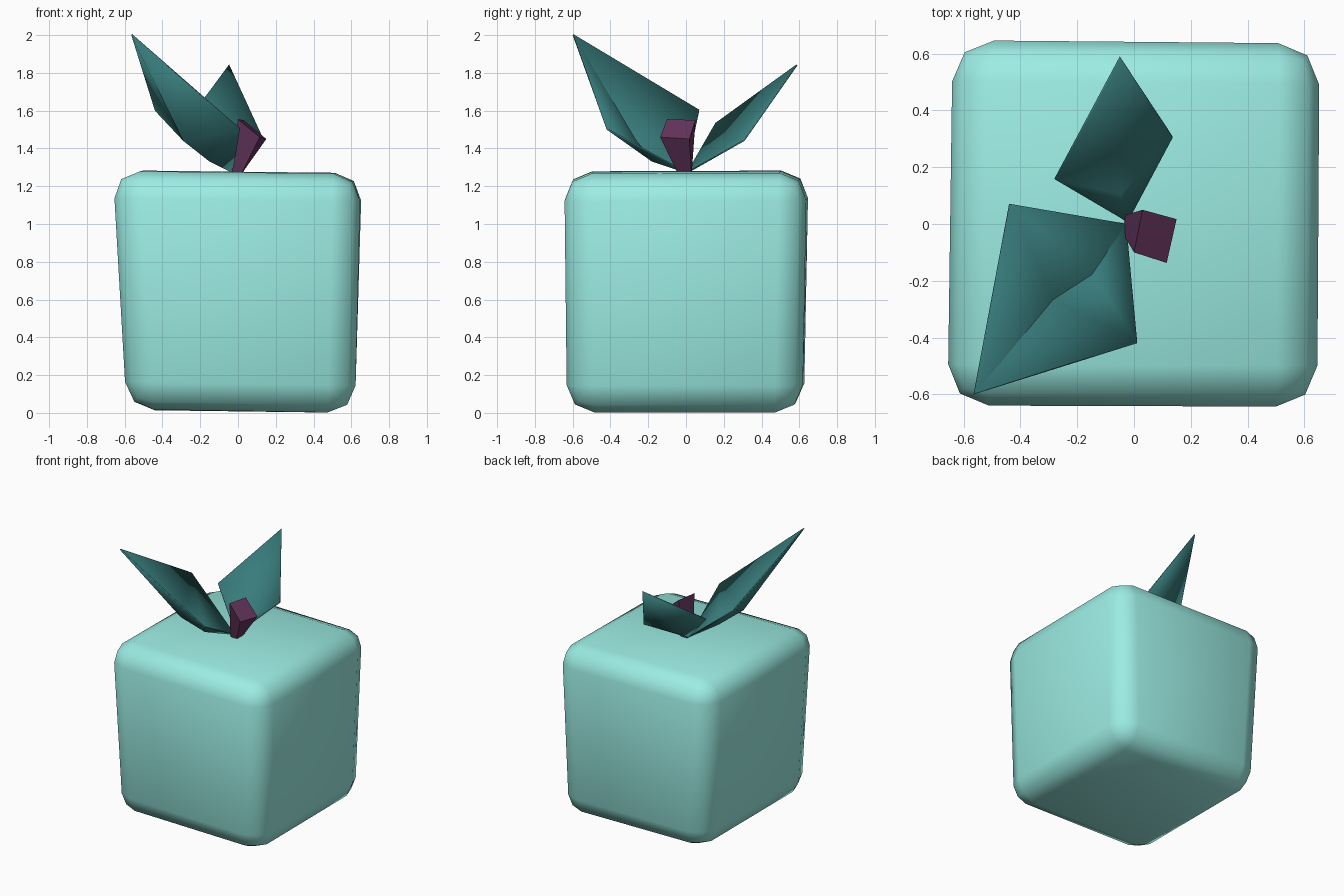
import bpy
from math import radians

if "Cube" in bpy.data.objects:
    bpy.data.objects.remove(bpy.data.objects["Cube"])


def material(name, rgb):
    mat = bpy.data.materials.new(name)
    mat.diffuse_color = (*rgb, 1)
    mat.use_nodes = True
    mat.node_tree.nodes["Principled BSDF"].inputs["Base Color"].default_value = mat.diffuse_color
    return mat


def mesh_object(name, verts, faces, mat):
    mesh = bpy.data.meshes.new(name)
    mesh.from_pydata(verts, [], faces)
    mesh.materials.append(mat)
    obj = bpy.data.objects.new(name, mesh)
    bpy.context.collection.objects.link(obj)
    bpy.ops.object.select_all(action='DESELECT')
    bpy.context.view_layer.objects.active = obj
    obj.select_set(True)
    return obj


def block(name, bottom, top, mat):
    """Six-sided solid from a bottom and a top ring, both counter-clockwise."""
    sides = [(i, (i + 1) % 4, (i + 1) % 4 + 4, i + 4) for i in range(4)]
    return mesh_object(name, bottom + top, [(3, 2, 1, 0), (4, 5, 6, 7)] + sides, mat)


def leaf(name, base, side_a, side_b, tip, spine, mat):
    """Two-sided leaf folded along its spine."""
    verts = [base, *spine, tip, side_a, side_b]
    faces = []
    for i in range(3):
        faces += [(i, i + 1, 5), (i + 1, i, 4)]
    obj = mesh_object(name, verts, faces, mat)
    solid = obj.modifiers.new("thickness", 'SOLIDIFY')
    solid.thickness = 0.008
    solid.offset = 1
    bpy.ops.object.shade_smooth_by_angle(angle=radians(50))
    return obj


skin = material("pale_teal", (0.33, 0.84, 0.77))
green = material("dark_teal", (0.04, 0.20, 0.20))
plum = material("plum", (0.13, 0.035, 0.11))

# Rounded, slightly irregular cube body
body = block(
    "body",
    [(-0.59, -0.63, 0.02), (0.62, -0.63, 0.0), (0.615, 0.615, 0.0), (-0.585, 0.625, 0.015)],
    [(-0.665, -0.64, 1.28), (0.648, -0.645, 1.265), (0.658, 0.638, 1.27), (-0.645, 0.65, 1.285)],
    skin)
bevel = body.modifiers.new("rounding", 'BEVEL')
bevel.width = 0.145
bevel.segments = 2
bevel.limit_method = 'NONE'
bpy.ops.object.shade_smooth()

# Pair of folded leaves
leaf("large_leaf", (-0.03, 0.0, 1.27), (-0.44, 0.07, 1.60), (0.01, -0.42, 1.50),
     (-0.565, -0.60, 2.0), [(-0.15, -0.18, 1.33), (-0.29, -0.27, 1.44)], green)
leaf("small_leaf", (-0.025, 0.01, 1.27), (0.135, 0.31, 1.44), (-0.28, 0.16, 1.53),
     (-0.05, 0.59, 1.84), [(-0.05, 0.11, 1.33), (-0.065, 0.26, 1.44)], green)

# Tapered bud stub between the leaves
block("bud",
      [(-0.035, -0.04, 1.26), (0.015, -0.04, 1.26), (0.015, 0.03, 1.26), (-0.035, 0.03, 1.26)],
      [(0.0, -0.10, 1.555), (0.115, -0.137, 1.46), (0.15, 0.017, 1.45), (0.03, 0.05, 1.55)],
      plum)
